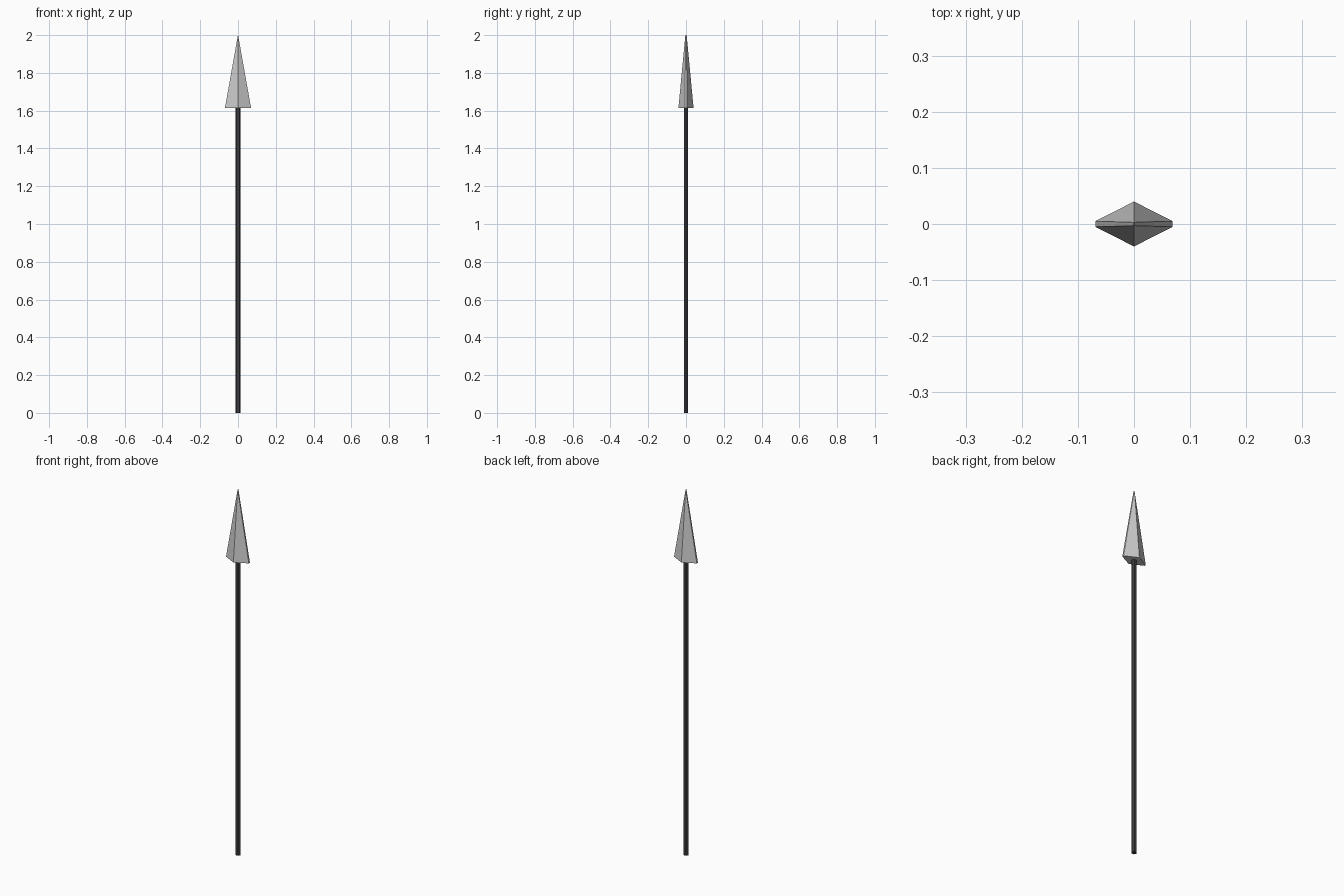
import bpy, bmesh, math

if "Cube" in bpy.data.objects:
    bpy.data.objects.remove(bpy.data.objects["Cube"])


def make_object(name, rings, color=None):
    """Loft a closed solid through rings of equal vertex count."""
    bm = bmesh.new()
    loops = [[bm.verts.new(p) for p in ring] for ring in rings]
    n = len(loops[0])
    for low, high in zip(loops, loops[1:]):
        for i in range(n):
            j = (i + 1) % n
            bm.faces.new((low[i], low[j], high[j], high[i]))
    bm.faces.new(loops[0][::-1])
    bm.faces.new(loops[-1])
    bmesh.ops.remove_doubles(bm, verts=bm.verts, dist=0.0001)
    bmesh.ops.recalc_face_normals(bm, faces=bm.faces)
    mesh = bpy.data.meshes.new(name)
    bm.to_mesh(mesh)
    bm.free()
    obj = bpy.data.objects.new(name, mesh)
    bpy.context.collection.objects.link(obj)
    if color:
        mat = bpy.data.materials.new(name + "_material")
        mat.diffuse_color = color
        mat.use_nodes = True
        mat.node_tree.nodes["Principled BSDF"].inputs["Base Color"].default_value = mat.diffuse_color
        mesh.materials.append(mat)
    return obj


def hexagon(rx, ry, z):
    return [(rx * math.cos(i * math.pi / 3),
             ry * math.sin(i * math.pi / 3) / math.sin(math.pi / 3), z)
            for i in range(6)]


def blade(rx, ry, edge, z):
    """Diamond section with blunted cutting edges."""
    return [(rx, -edge, z), (rx, edge, z), (0, ry, z),
            (-rx, edge, z), (-rx, -edge, z), (0, -ry, z)]


# Thin six-sided shaft
make_object("shaft", [hexagon(0.014, 0.0115, 0), hexagon(0.014, 0.0115, 1.63)],
            (0.045, 0.045, 0.05, 1))

# Flat-based spear head tapering to the tip
make_object("spear_head", [blade(0.069, 0.040, 0.005, 1.615),
                           blade(0.0005, 0.0035, 0.003, 2.0)])
